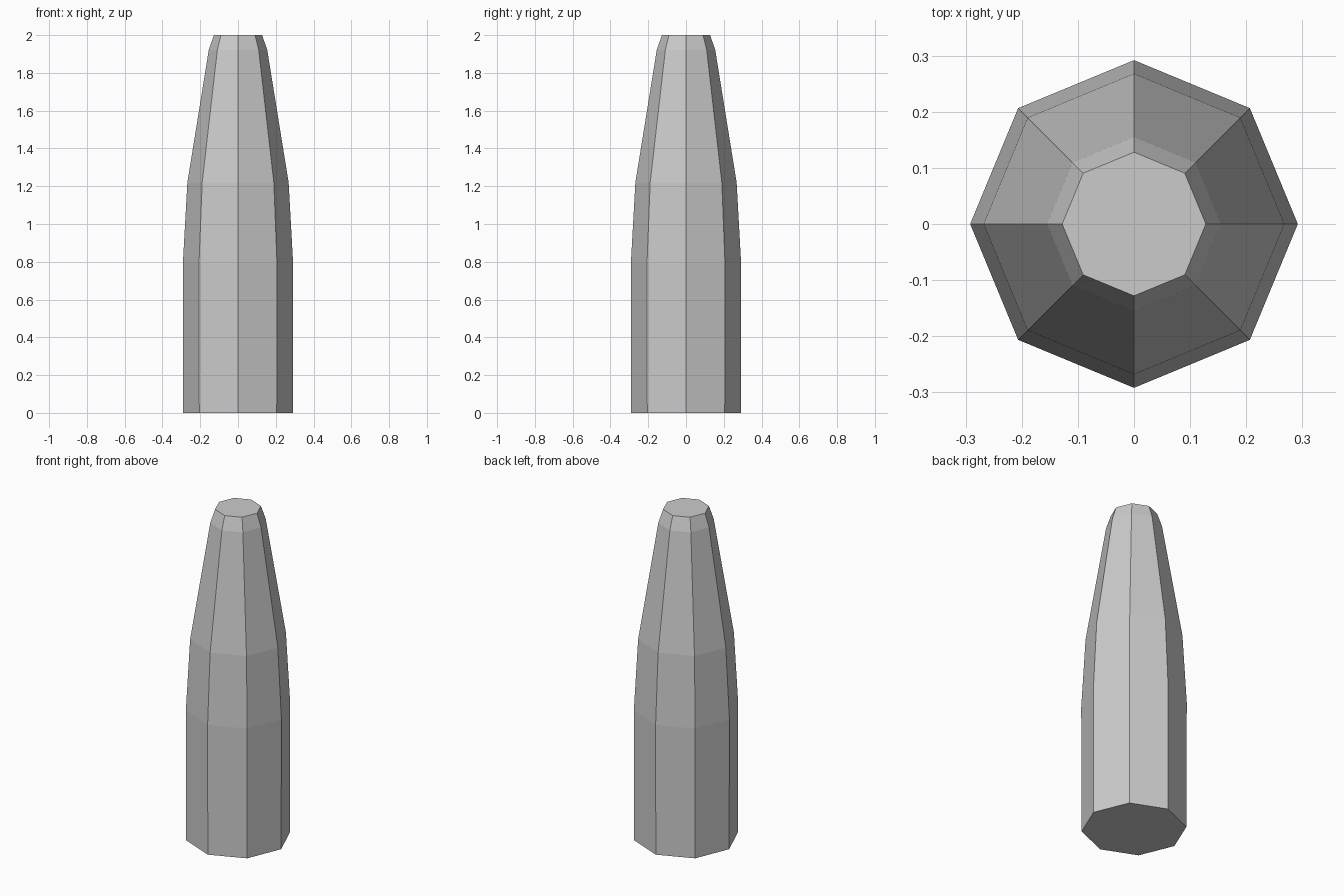
import bpy, bmesh
from math import cos, sin, tau

if "Cube" in bpy.data.objects:
    bpy.data.objects.remove(bpy.data.objects["Cube"])

SIDES = 8
# (radius, height) from the base to the flat tip
PROFILE = [(0.290, 0), (0.292, 0.79), (0.268, 1.22), (0.155, 1.92), (0.128, 2.0)]


def lathe(name, profile, sides):
    bm = bmesh.new()
    rings = [[bm.verts.new((r * cos(tau * i / sides), r * sin(tau * i / sides), z))
              for i in range(sides)] for r, z in profile]
    for low, high in zip(rings, rings[1:]):
        for i in range(sides):
            j = (i + 1) % sides
            bm.faces.new((low[i], low[j], high[j], high[i]))
    bm.faces.new(rings[0][::-1])
    bm.faces.new(rings[-1])
    mesh = bpy.data.meshes.new(name)
    bm.to_mesh(mesh)
    bm.free()
    obj = bpy.data.objects.new(name, mesh)
    bpy.context.collection.objects.link(obj)
    return obj


# Tapered eight-sided body with closed ends
lathe("tapered_body", PROFILE, SIDES)
